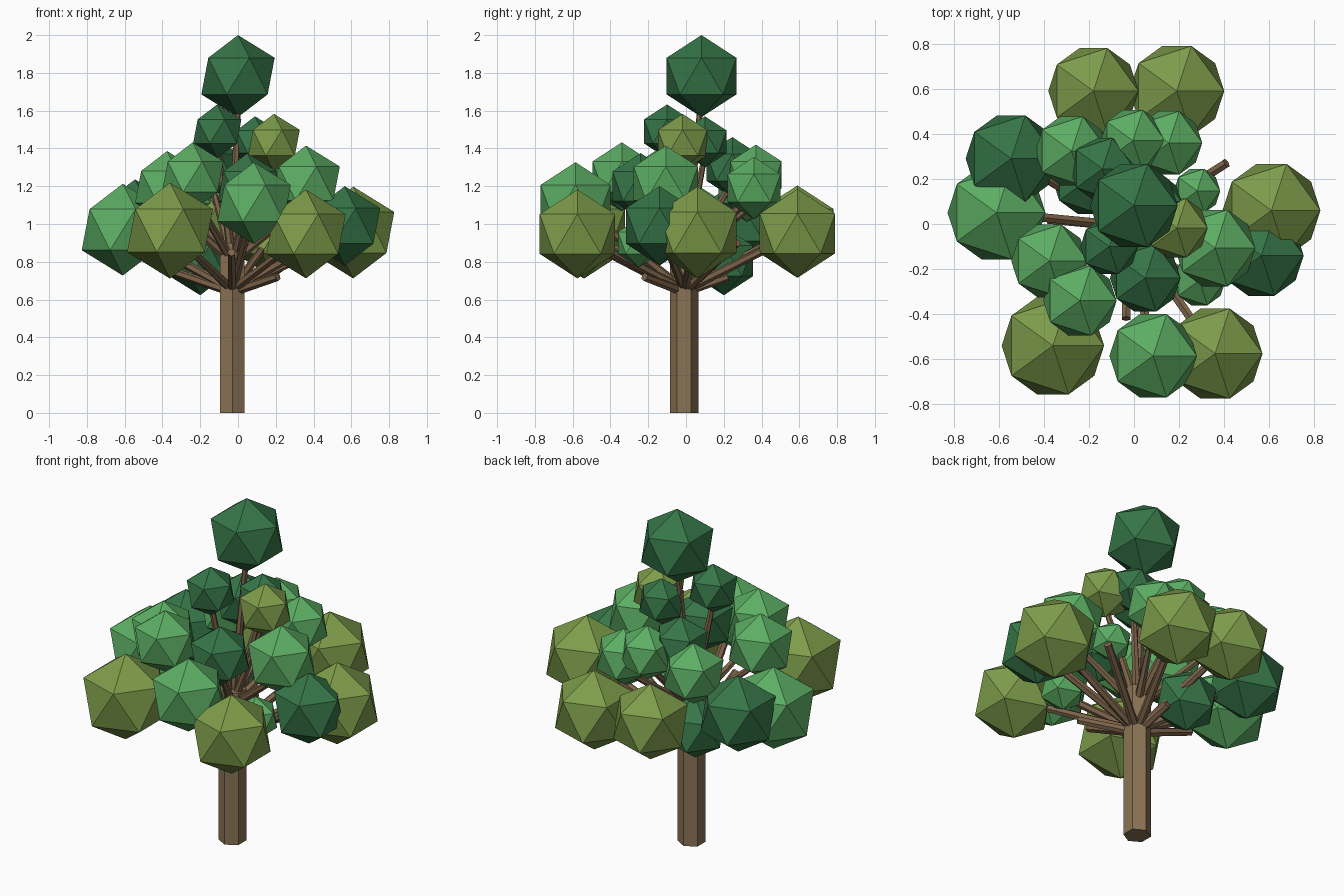
import bpy
from mathutils import Vector

cube = bpy.data.objects.get("Cube")
if cube:
    bpy.data.objects.remove(cube, do_unlink=True)


def material(name, rgb):
    """Flat material from an sRGB triple, stored as linear values."""
    lin = [c / 12.92 if c < 0.04045 else ((c + 0.055) / 1.055) ** 2.4 for c in rgb]
    mat = bpy.data.materials.new(name)
    mat.use_nodes = True
    mat.diffuse_color = (*lin, 1)
    bsdf = mat.node_tree.nodes["Principled BSDF"]
    bsdf.inputs["Base Color"].default_value = (*lin, 1)
    bsdf.inputs["Roughness"].default_value = 0.9
    return mat


BARK = material("bark_brown", (0.54, 0.45, 0.33))
TWIG = material("branch_brown", (0.49, 0.39, 0.29))
DARK = material("dark_green", (0.21, 0.46, 0.28))
LIGHT = material("light_green", (0.36, 0.68, 0.39))
OLIVE = material("olive_green", (0.49, 0.61, 0.29))


def finish(name, mat):
    obj = bpy.context.object
    obj.name = name
    obj.data.materials.append(mat)
    return obj


def rod(name, start, end, r1, r2, mat):
    """Six-sided tapered rod between two points."""
    start, end = Vector(start), Vector(end)
    axis = end - start
    bpy.ops.mesh.primitive_cone_add(vertices=6, radius1=r1, radius2=r2,
                                    depth=axis.length, location=(start + end) / 2)
    obj = finish(name, mat)
    if axis.xy.length > 0.001:
        obj.rotation_euler = axis.to_track_quat('Z', 'Y').to_euler()


def leaf_ball(name, x, y, z, r, mat):
    bpy.ops.mesh.primitive_ico_sphere_add(subdivisions=1, radius=r, location=(x, y, z))
    finish(name, mat)


# Trunk
CX, CY = -0.03, -0.01
rod("trunk", (CX, CY, 0), (CX, CY, 0.9), 0.075, 0.075, BARK)

# Leaf clusters of the low outer ring: x, y, z, radius
lower = [
    (-0.18, 0.59, 0.98, 0.224, OLIVE),
    (0.19, 0.59, 0.95, 0.235, OLIVE),
    (-0.545, 0.29, 1.01, 0.226, DARK),
    (-0.61, 0.05, 0.97, 0.243, LIGHT),
    (0.61, 0.06, 0.955, 0.243, OLIVE),
    (0.565, -0.14, 0.99, 0.21, DARK),
    (0.36, -0.575, 0.947, 0.235, OLIVE),
    (0.085, -0.585, 1.11, 0.217, LIGHT),
    (-0.36, -0.54, 0.965, 0.254, OLIVE),
]
# Leaf clusters of the middle and crown
upper = [
    (-0.277, 0.324, 1.19, 0.18, LIGHT),
    (-0.14, 0.245, 1.3, 0.16, DARK),
    (-0.005, 0.37, 1.26, 0.16, LIGHT),
    (0.155, 0.36, 1.19, 0.165, LIGHT),
    (0.36, -0.107, 1.215, 0.2, LIGHT),
    (0.05, -0.24, 1.2, 0.175, DARK),
    (-0.24, -0.34, 1.25, 0.182, LIGHT),
    (-0.375, -0.164, 1.196, 0.19, LIGHT),
    (-0.11, -0.1, 1.49, 0.143, DARK),
    (0.19, -0.018, 1.43, 0.153, OLIVE),
    (0.09, 0.1, 1.435, 0.135, DARK),
    (0.0, 0.082, 1.783, 0.217, DARK),
]
# Small inner clusters close to the trunk
inner = [
    (-0.2, 0.2, 0.805, 0.182, DARK),
    (0.28, 0.147, 1.02, 0.115, LIGHT),
    (0.29, -0.25, 0.9, 0.13, LIGHT),
]

for label, group in (("lower", lower), ("upper", upper), ("inner", inner)):
    for i, (x, y, z, r, mat) in enumerate(group):
        leaf_ball(f"{label}_leaves_{i + 1}", x, y, z, r, mat)

# Low boughs spreading to the outer ring
for i, (x, y, z, r, mat) in enumerate(lower):
    reach = Vector((CX, CY, 0.65)).lerp(Vector((x, y, z)), 0.8)
    rod(f"lower_branch_{i + 1}", (CX, CY, 0.65), reach, 0.025, 0.021, TWIG)

# Steep boughs rising into the crown
for i, (x, y, z, r, mat) in enumerate(upper):
    rod(f"upper_branch_{i + 1}", (CX, CY, 0.8), (x, y, z - r * 0.5), 0.025, 0.015, TWIG)

# Short bare boughs
stubs = [(0.41, 0.27, 0.9), (-0.38, 0.02, 0.76), (-0.035, -0.42, 0.85),
         (0.21, -0.22, 0.72), (-0.05, 0.22, 0.72)]
for i, end in enumerate(stubs):
    rod(f"bare_branch_{i + 1}", (CX, CY, 0.64), end, 0.025, 0.022, TWIG)
